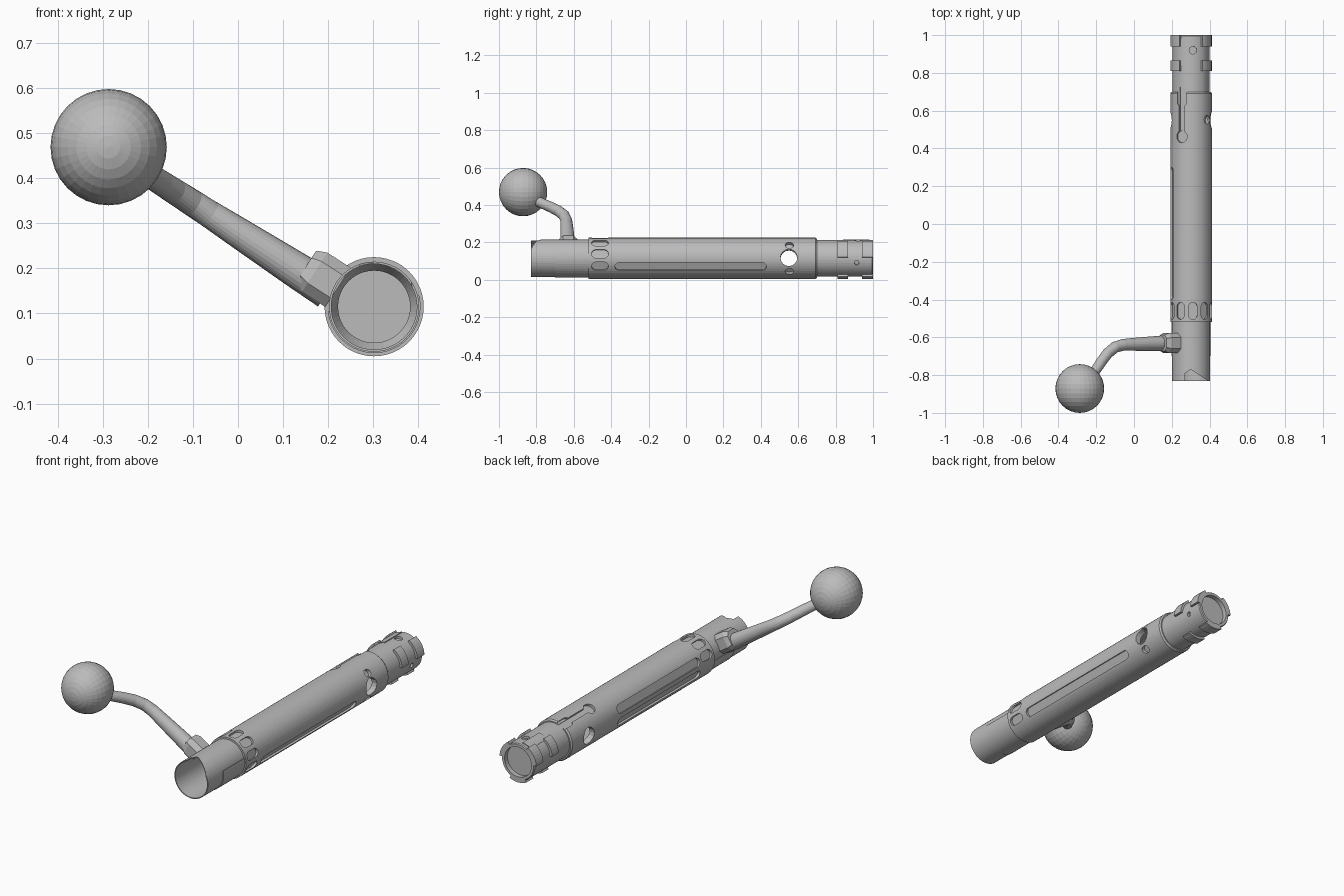
import bpy, bmesh, math
from mathutils import Vector, Matrix

old = bpy.data.objects.get("Cube")
if old:
    bpy.data.objects.remove(old, do_unlink=True)

CX, CZ, R = 0.302, 0.115, 0.11   # bolt axis and body radius

steel = bpy.data.materials.new("grey steel")
steel.use_nodes = True
steel.diffuse_color = (0.5, 0.5, 0.5, 1)
steel.node_tree.nodes["Principled BSDF"].inputs["Base Color"].default_value = (0.5, 0.5, 0.5, 1)


def finish(name, bm):
    bmesh.ops.recalc_face_normals(bm, faces=bm.faces)
    mesh = bpy.data.meshes.new(name)
    bm.to_mesh(mesh)
    bm.free()
    ob = bpy.data.objects.new(name, mesh)
    bpy.context.collection.objects.link(ob)
    mesh.materials.append(steel)
    return ob


def polar(deg, r, y):
    a = math.radians(deg)
    return Vector((CX + r * math.cos(a), y, CZ + r * math.sin(a)))


def lathe(name, profile, sides=48):
    """Revolve (y, r) points round the bolt axis."""
    bm = bmesh.new()
    verts = [bm.verts.new((CX + r, y, CZ)) for y, r in profile]
    edges = [bm.edges.new(p) for p in zip(verts, verts[1:])]
    bmesh.ops.spin(bm, geom=verts + edges, cent=(CX, 0, CZ), axis=(0, 1, 0),
                   angle=math.tau, steps=sides, use_duplicate=False)
    bmesh.ops.remove_doubles(bm, verts=bm.verts, dist=0.0002)
    return finish(name, bm)


def prism(name, bottom, top):
    """Join two matching outlines into a solid."""
    bm = bmesh.new()
    a = [bm.verts.new(p) for p in bottom]
    b = [bm.verts.new(p) for p in top]
    bm.faces.new(a)
    bm.faces.new(b)
    for i in range(len(a)):
        j = (i + 1) % len(a)
        bm.faces.new((a[i], a[j], b[j], b[i]))
    return finish(name, bm)


def slot(deg, y0, y1, width, r0, r1=0.14, steps=8):
    """Round-ended cutter pointing outward at an angle round the axis."""
    h = width / 2
    tangent = polar(deg + 90, 1, 0) - polar(deg, 0, 0)
    outline = []
    for start, y in ((0, y1 - h), (math.pi, y0 + h)):
        for i in range(steps + 1):
            a = start + math.pi * i / steps
            outline.append((y + h * math.sin(a), h * math.cos(a)))
    ring = lambda r: [polar(deg, r, y) + tangent * t for y, t in outline]
    return prism("cutter", ring(r0), ring(r1))


def arc_block(name, deg, half, r0, r1, y0, y1, steps=6):
    """Curved block wrapped round the axis."""
    angles = [deg - half + 2 * half * i / steps for i in range(steps + 1)]
    ring = lambda y: ([polar(a, r1, y) for a in angles] +
                      [polar(a, r0, y) for a in reversed(angles)])
    return prism(name, ring(y0), ring(y1))


def cut(target, cutters):
    bpy.context.view_layer.objects.active = target
    for c in cutters:
        mod = target.modifiers.new("cut", "BOOLEAN")
        mod.operation, mod.solver, mod.object = "DIFFERENCE", "EXACT", c
        bpy.ops.object.modifier_apply(modifier=mod.name)
        bpy.data.objects.remove(c, do_unlink=True)


# Hollow bolt body: thin rear tube, thick body, head with recessed face
body = lathe("bolt_body", [
    (0.975, 0), (0.975, 0.08), (1.0, 0.08), (1.0, 0.094), (0.995, 0.098),
    (0.70, 0.098), (0.70, 0.104), (0.692, R), (-0.52, R), (-0.52, 0.1),
    (-0.83, 0.1), (-0.83, 0.095), (-0.53, 0.095), (-0.50, 0.08),
    (0.85, 0.08), (0.85, 0)])

cutters = []
# Ring of short oval dimples near the rear
for k in range(6):
    cutters.append(slot(-23 + 36 * k, -0.505, -0.415, 0.046, 0.097))
# Long flutes on the sides
cutters.append(slot(-24, -0.38, 0.43, 0.046, 0.097))
for deg in (160, 196):
    cutters.append(slot(deg, -0.40, 0.30, 0.046, 0.097))
# Cross port with small vents above and below it
for deg in (2, 182):
    cutters.append(slot(deg, 0.505, 0.595, 0.09, 0.05))
for deg in (40, -40):
    cutters.append(slot(deg, 0.53, 0.575, 0.04, 0.09))
# Keyhole slot on the top
cutters.append(slot(117, 0.43, 0.495, 0.06, 0.095))
cutters.append(slot(117, 0.46, 0.74, 0.03, 0.096))
cutters.append(slot(117, 0.62, 0.76, 0.055, 0.099))
# Small pin holes in the head
cutters.append(slot(84, 0.90, 0.94, 0.04, 0.085))
cutters.append(slot(-14, 0.90, 0.925, 0.025, 0.085))
# Cam notch in the rear edge
notch = [(0.27, -0.85), (0.27, -0.79), (0.30, -0.77), (0.33, -0.79), (0.385, -0.825), (0.39, -0.85)]
cutters.append(prism("cutter", [(x, y, 0.14) for x, y in notch], [(x, y, 0.25) for x, y in notch]))
cut(body, cutters)

# Locking lugs in two rows
for row, (y0, y1) in enumerate(((0.81, 0.865), (0.94, 1.0))):
    for deg in (30, 150, 270):
        arc_block(f"locking_lug_{row + 1}_{deg}", deg, 27, 0.085, R, y0, y1)

# Extractor plate and ejection collar
arc_block("extractor", 113, 15, 0.09, 0.102, 0.84, 0.98)
arc_block("rear_sleeve", -80, 94, 0.097, 0.103, -0.70, -0.51, 24)


def loft(name, path, radii, sides=24):
    """Round bar with changing thickness along a path."""
    bm = bmesh.new()
    rings = []
    for i, p in enumerate(path):
        d = path[min(i + 1, len(path) - 1)] - path[max(i - 1, 0)]
        u = d.cross(Vector((0, 0, 1))).normalized()
        v = d.cross(u).normalized()
        rings.append([bm.verts.new(p + radii[i] * (u * math.cos(math.tau * k / sides) +
                                                   v * math.sin(math.tau * k / sides)))
                      for k in range(sides)])
    for a, b in zip(rings, rings[1:]):
        for k in range(sides):
            j = (k + 1) % sides
            bm.faces.new((a[k], a[j], b[j], b[k]))
    bm.faces.new(rings[0])
    bm.faces.new(rings[-1])
    return finish(name, bm)


# Bent handle arm
points = [(0.20, -0.63), (0.13, -0.632), (0.0, -0.637), (-0.06, -0.64), (-0.10, -0.652),
          (-0.14, -0.685), (-0.17, -0.725), (-0.20, -0.77), (-0.24, -0.82)]
arm_path = [Vector((x, y, 0.28 - 0.645 * x)) for x, y in points]
loft("handle_arm", arm_path, [0.042, 0.040, 0.034, 0.031, 0.030, 0.029, 0.028, 0.027, 0.027])

# Chamfered block joining the arm to the tube
out = Vector((-0.84, 0, 0.54))
side = Vector((0.54, 0, 0.84))
base = Vector((0.222, -0.63, 0.158))


def block_ring(dist, half):
    c = half * 0.55
    pts = [(half, c), (c, half), (-c, half), (-half, c), (-half, -c), (-c, -half), (c, -half), (half, -c)]
    return [base + out * dist + side * s + Vector((0, t, 0)) for s, t in pts]


prism("handle_root", block_ring(0, 0.052), block_ring(0.062, 0.052))
prism("handle_root_taper", block_ring(0.062, 0.052), block_ring(0.085, 0.042))

# Ball knob
bm = bmesh.new()
bmesh.ops.create_uvsphere(bm, u_segments=32, v_segments=16, radius=0.129)
bmesh.ops.transform(bm, matrix=Matrix.Translation((-0.287, -0.871, 0.469)) @
                    Matrix.Rotation(math.pi / 2, 4, 'X'), verts=bm.verts)
finish("handle_knob", bm)
